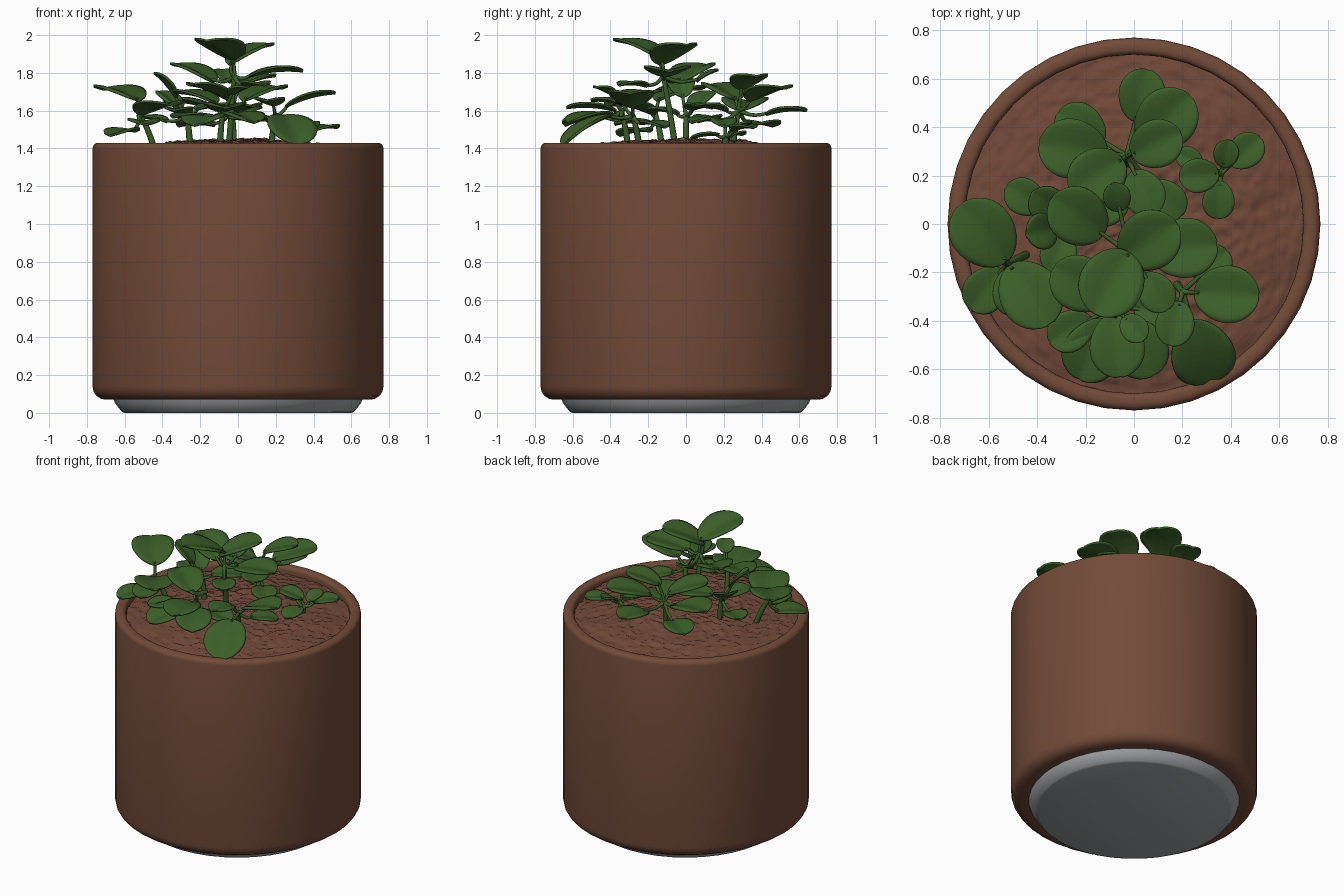
import bpy, bmesh, math
from mathutils import Vector, noise

cube = bpy.data.objects.get("Cube")
if cube:
    bpy.data.objects.remove(cube, do_unlink=True)


def material(name, colour):
    m = bpy.data.materials.new(name)
    m.use_nodes = True
    m.diffuse_color = (*colour, 1)
    m.node_tree.nodes["Principled BSDF"].inputs["Base Color"].default_value = (*colour, 1)
    return m


TERRACOTTA = material("terracotta", (0.17, 0.07, 0.04))
SOIL = material("soil_brown", (0.165, 0.066, 0.04))
GREEN = material("leaf_green", (0.045, 0.115, 0.022))
GREY = material("foot_grey", (0.36, 0.37, 0.38))


def add_mesh(name, bm, mat, angle=40):
    bmesh.ops.recalc_face_normals(bm, faces=bm.faces)
    mesh = bpy.data.meshes.new(name)
    bm.to_mesh(mesh)
    bm.free()
    mesh.materials.append(mat)
    obj = bpy.data.objects.new(name, mesh)
    bpy.context.collection.objects.link(obj)
    bpy.ops.object.select_all(action="DESELECT")
    obj.select_set(True)
    bpy.context.view_layer.objects.active = obj
    bpy.ops.object.shade_smooth_by_angle(angle=math.radians(angle))
    return obj


def lathe(name, profile, mat, sides=40, angle=40):
    """Turn a profile of (radius, height) points; radius 0 closes an end."""
    bm = bmesh.new()
    verts = [bm.verts.new((r, 0, z)) for r, z in profile]
    edges = [bm.edges.new(pair) for pair in zip(verts, verts[1:])]
    bmesh.ops.spin(bm, geom=verts + edges, cent=(0, 0, 0), axis=(0, 0, 1),
                   angle=math.tau, steps=sides)
    bmesh.ops.remove_doubles(bm, verts=bm.verts, dist=0.0005)
    return add_mesh(name, bm, mat, angle)


def rounded(cx, cz, radius, start, end, steps=4):
    """Arc points for a rounded corner in a profile."""
    angles = [math.radians(start + (end - start) * i / steps) for i in range(steps + 1)]
    return [(cx + radius * math.cos(a), cz + radius * math.sin(a)) for a in angles]


# Pot and its foot
lathe("pot", [(0, 0.07), (0.6, 0.07)] + rounded(0.7, 0.14, 0.07, -90, 0)
      + rounded(0.74, 1.4, 0.03, 0, 90) + rounded(0.725, 1.405, 0.025, 90, 180)
      + [(0.7, 1.3), (0, 1.3)], TERRACOTTA, angle=60)
lathe("foot", [(0, 0), (0.6, 0), (0.615, 0.006), (0.65, 0.05), (0.66, 0.075), (0, 0.075)], GREY)

# Soil: a low mound with crumbly bumps
soil = lathe("soil", [(0.71 * i / 60, 1.0) for i in range(61)], SOIL, sides=160, angle=50)
for v in soil.data.vertices:
    p = Vector((v.co.x, v.co.y, 0))
    r = p.length / 0.71
    crumbs = noise.noise(p * 26) * 0.012 + noise.noise(p * 60) * 0.009
    v.co.z = 1.445 - 0.065 * r * r + crumbs + noise.noise(p * 5) * 0.012


def add_blade(bm, base, along, length, width):
    """One round, gently folded leaf blade growing from base."""
    side = along.cross(Vector((0, 0, 1))).normalized()
    normal = side.cross(along).normalized()
    rows, half = 14, 5
    grid = []
    for i in range(rows + 1):
        t = 0.12 + (math.pi - 0.24) * i / rows
        u = (1 - math.cos(t)) / 2
        w = width * math.sin(t) * (0.82 + 0.25 * u)
        row = []
        for j in range(-half, half + 1):
            v = j / half
            lift = 0.3 * w * abs(v) ** 1.3 - 0.22 * length * (u - 0.4) ** 2 - 0.12 * w * v ** 4
            row.append(bm.verts.new(base + along * (length * u) + side * (w * v) + normal * lift))
        grid.append(row)
    for low, high in zip(grid, grid[1:]):
        for j in range(2 * half):
            bm.faces.new((low[j], low[j + 1], high[j + 1], high[j]))


def add_stalk(curve, points, radii):
    spline = curve.splines.new("BEZIER")
    spline.bezier_points.add(len(points) - 1)
    for bp, co, r in zip(spline.bezier_points, points, radii):
        bp.co, bp.radius = co, r
        bp.handle_left_type = bp.handle_right_type = "AUTO"


def plant(name, root, crown, leaves):
    """A stem from root to crown; leaves are (x, y, z, radius, pitch) of each blade."""
    crown = Vector(crown)
    foot = Vector((*root, 1.36))
    curve = bpy.data.curves.new(name + "_stems", "CURVE")
    curve.dimensions = "3D"
    curve.bevel_depth, curve.bevel_resolution, curve.resolution_u = 0.016, 2, 6
    curve.use_fill_caps = True
    curve.materials.append(GREEN)
    middle = foot.lerp(crown, 0.55) + Vector((0, 0, 0.02))
    add_stalk(curve, [foot, middle, crown], [1.2, 1, 0.8])
    bm = bmesh.new()
    for x, y, z, radius, pitch in leaves:
        centre = Vector((x, y, z))
        flat = Vector((x - crown.x, y - crown.y, 0)).normalized()
        a = math.radians(pitch)
        along = flat * math.cos(a) + Vector((0, 0, math.sin(a)))
        length = radius * 2.2
        base = centre - along * (length / 2)
        add_blade(bm, base, along, length, radius)
        bend = crown.lerp(base, 0.5) - Vector((0, 0, 0.015))
        add_stalk(curve, [crown, bend, base + along * 0.02], [0.8, 0.6, 0.5])
    obj = add_mesh(name + "_leaves", bm, GREEN, 60)
    solid = obj.modifiers.new("thickness", "SOLIDIFY")
    solid.thickness, solid.offset = 0.012, 0
    stems = bpy.data.objects.new(name + "_stems", curve)
    bpy.context.collection.objects.link(stems)


# Tall middle plant
plant("middle_plant", (-0.05, -0.05), (-0.02, -0.12, 1.78), [
    (-0.09, -0.24, 1.935, 0.14, 22), (0.06, -0.07, 1.91, 0.13, 24),
    (0.2, -0.1, 1.81, 0.13, 8), (-0.23, 0.03, 1.81, 0.125, 22),
    (-0.07, 0.11, 1.79, 0.06, 30), (0.09, -0.28, 1.74, 0.08, 5)])

# Left plant, reaching over the rim
plant("left_plant", (-0.43, -0.12), (-0.52, -0.16, 1.58), [
    (-0.62, -0.04, 1.7, 0.14, 14), (-0.43, -0.29, 1.62, 0.135, 12),
    (-0.61, -0.27, 1.49, 0.095, -4), (-0.5, -0.28, 1.54, 0.09, 0)])

# Plant between left and middle
plant("inner_left_plant", (-0.25, 0.0), (-0.27, 0.0, 1.58), [
    (-0.45, 0.11, 1.56, 0.08, 10), (-0.36, 0.08, 1.66, 0.08, 35),
    (-0.38, -0.03, 1.74, 0.08, 50), (-0.31, -0.12, 1.6, 0.08, 10),
    (-0.13, 0.08, 1.62, 0.1, 5)])

# Back plant
plant("back_plant", (-0.02, 0.24), (-0.03, 0.28, 1.6), [
    (0.03, 0.53, 1.6, 0.1, 8), (0.13, 0.43, 1.7, 0.13, 16),
    (0.09, 0.33, 1.76, 0.105, 20), (-0.25, 0.31, 1.64, 0.13, 12),
    (-0.22, 0.4, 1.53, 0.1, 2), (-0.15, 0.2, 1.71, 0.12, 20),
    (0.04, 0.13, 1.62, 0.09, 10), (0.13, 0.1, 1.55, 0.085, 0)])

# Small plant at the back, toward its own side
plant("small_plant", (0.34, 0.21), (0.36, 0.21, 1.47), [
    (0.46, 0.3, 1.51, 0.075, 8), (0.27, 0.2, 1.54, 0.075, 15),
    (0.35, 0.1, 1.47, 0.07, -5), (0.38, 0.29, 1.52, 0.055, 25),
    (0.23, 0.27, 1.48, 0.05, 0)])

# Front plant beside the rim
plant("side_plant", (0.17, -0.24), (0.2, -0.28, 1.57), [
    (0.38, -0.29, 1.67, 0.125, 18), (0.28, -0.53, 1.51, 0.14, -28),
    (0.17, -0.41, 1.65, 0.085, 10), (0.32, -0.17, 1.53, 0.08, -4)])

# Front plant
plant("front_plant", (-0.1, -0.3), (-0.08, -0.34, 1.6), [
    (-0.17, -0.52, 1.56, 0.125, -8), (-0.07, -0.5, 1.62, 0.12, 6),
    (0.02, -0.51, 1.57, 0.12, -6), (-0.26, -0.44, 1.57, 0.09, 5),
    (0.0, -0.43, 1.71, 0.06, 20), (-0.22, -0.25, 1.68, 0.12, 15),
    (0.1, -0.36, 1.56, 0.09, 0)])
